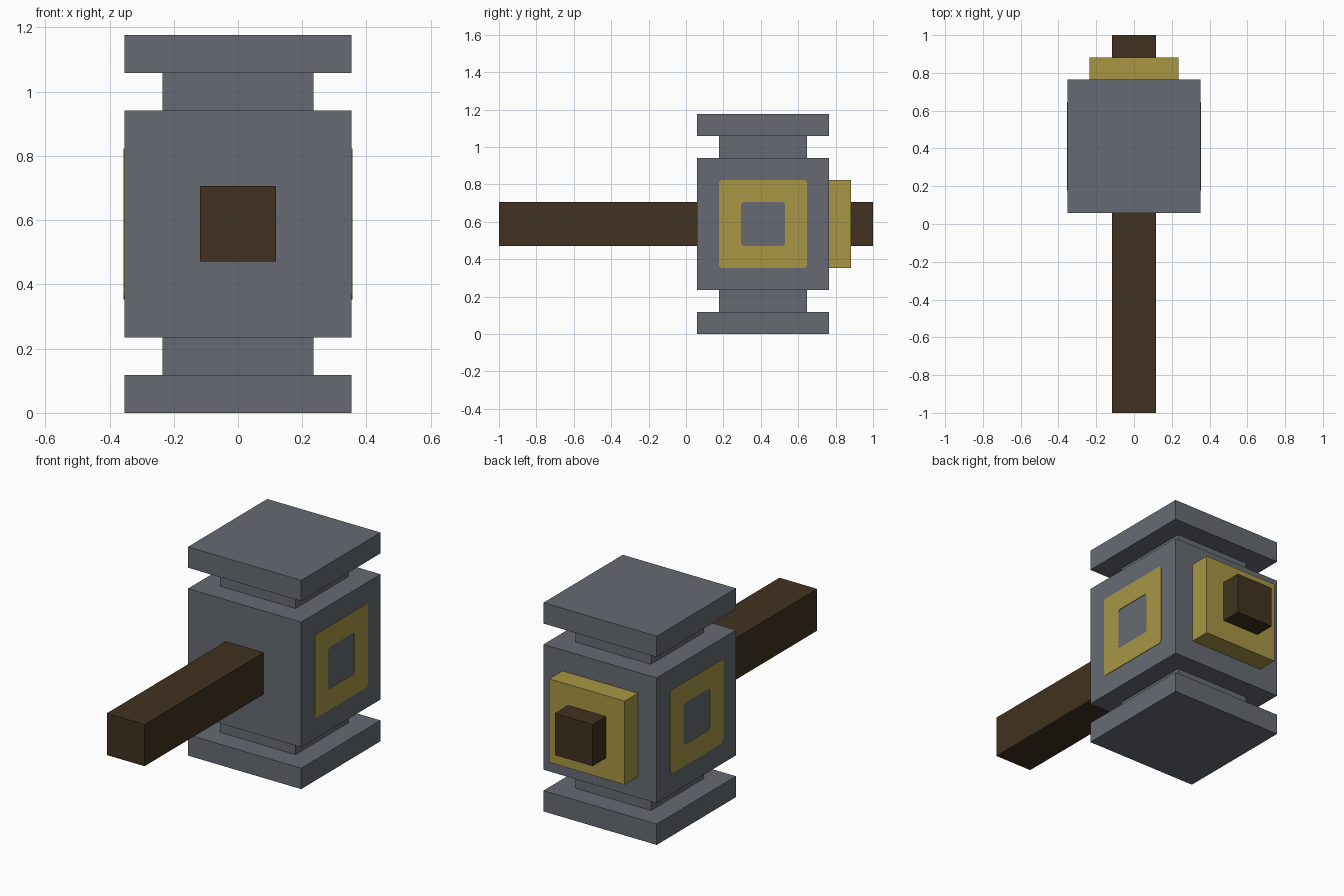
import bpy, bmesh

if "Cube" in bpy.data.objects:
    bpy.data.objects.remove(bpy.data.objects["Cube"])

U = 2 / 17          # modelling unit: the handle is 17 units long
CY, CZ = 3.5 * U, 5 * U   # centre of the hammer head


def material(name, rgb):
    m = bpy.data.materials.new(name)
    m.diffuse_color = (*rgb, 1)
    m.use_nodes = True
    m.node_tree.nodes["Principled BSDF"].inputs["Base Color"].default_value = m.diffuse_color
    return m


STONE = material("grey stone", (0.133, 0.147, 0.171))
GOLD = material("gold", (0.392, 0.305, 0.058))
WOOD = material("dark wood", (0.052, 0.031, 0.014))


def finish(name, bm, mat):
    bmesh.ops.recalc_face_normals(bm, faces=bm.faces)
    mesh = bpy.data.meshes.new(name)
    bm.to_mesh(mesh)
    bm.free()
    mesh.materials.append(mat)
    obj = bpy.data.objects.new(name, mesh)
    bpy.context.collection.objects.link(obj)


def box(name, size, centre, mat):
    bm = bmesh.new()
    bmesh.ops.create_cube(bm, size=1)
    for v in bm.verts:
        v.co = [c + s * p for c, s, p in zip(centre, size, v.co)]
    finish(name, bm, mat)


def cut_square(h, c):
    """Square outline of half size h with small cut corners."""
    k = h - c
    return [(h, -k), (h, k), (k, h), (-k, h), (-h, k), (-h, -k), (-k, -h), (k, -h)]


def ring_plate(name, side):
    """Thin square ring lying on the side of the head."""
    bm = bmesh.new()
    x0, x1 = side * (3 * U - 0.002), side * (3 * U + 0.003)
    loops = [[bm.verts.new((x, CY + a, CZ + b)) for a, b in cut_square(h, 0.012)]
             for x, h in ((x0, 2 * U), (x1, 2 * U), (x1, U), (x0, U))]
    for j in range(4):
        p, q = loops[j], loops[(j + 1) % 4]
        for i in range(8):
            n = (i + 1) % 8
            bm.faces.new((p[i], p[n], q[n], q[i]))
    finish(name, bm, GOLD)


# Head block with necks and end plates
box("head_block", (6 * U, 6 * U, 6 * U), (0, CY, CZ), STONE)
for label, s in (("lower", -1), ("upper", 1)):
    box(label + "_neck", (4 * U, 4 * U, U), (0, CY, CZ + s * 3.5 * U), STONE)
    box(label + "_end_plate", (6 * U, 6 * U, U), (0, CY, CZ + s * 4.5 * U), STONE)

# Gold inlays on both sides and collar at the back
ring_plate("left_inlay", -1)
ring_plate("right_inlay", 1)
box("collar", (4 * U, U, 4 * U), (0, 7 * U, CZ), GOLD)

# Handle running through the head
box("handle", (2 * U, 17 * U, 2 * U), (0, 0, CZ), WOOD)
